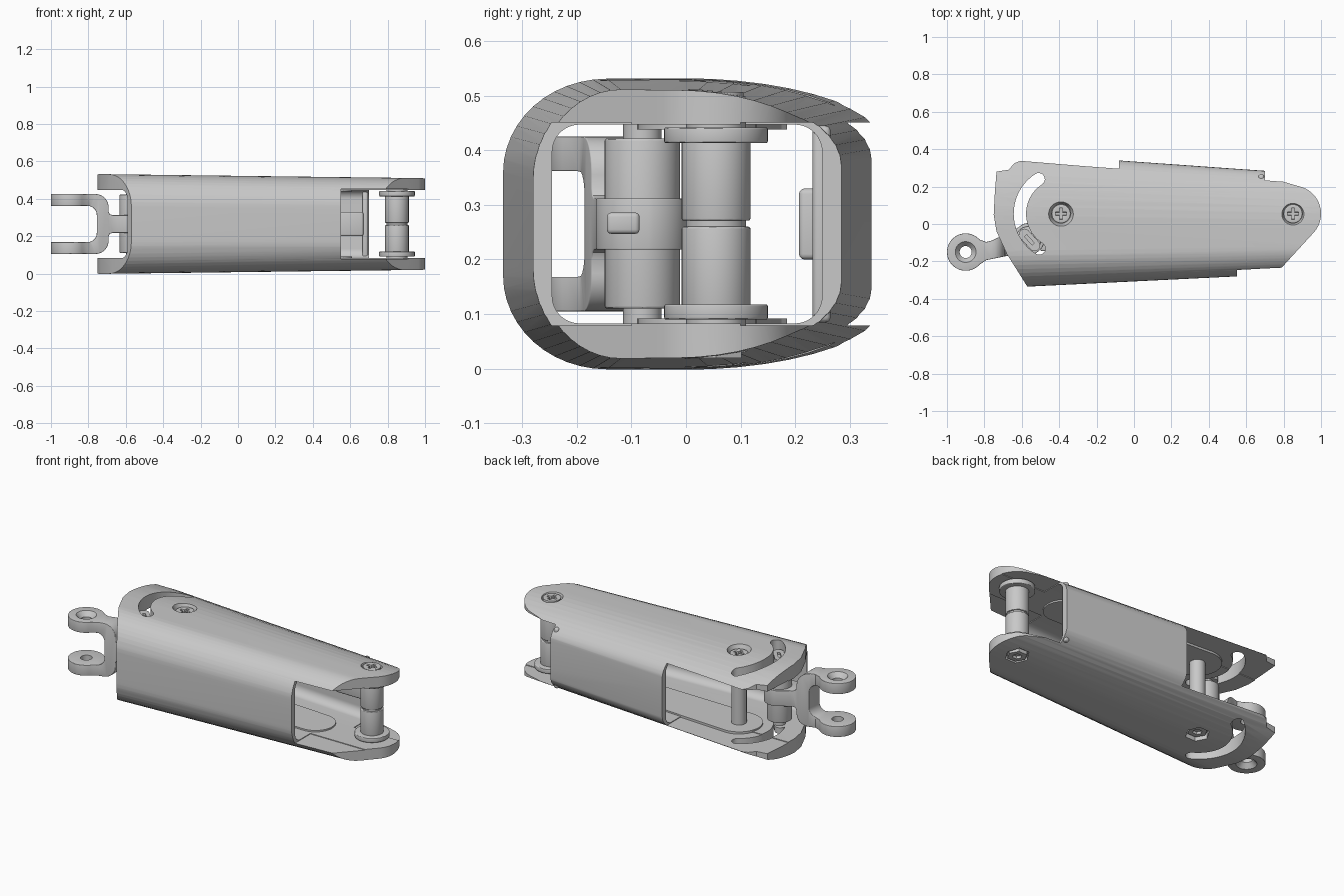
import bpy, bmesh, math
from mathutils import Matrix

old = bpy.data.objects.get("Cube")
if old:
    bpy.data.objects.remove(old, do_unlink=True)

grey = bpy.data.materials.new("satin grey")
grey.use_nodes = True
grey.diffuse_color = (0.58, 0.58, 0.58, 1)
grey.node_tree.nodes["Principled BSDF"].inputs["Base Color"].default_value = (0.58, 0.58, 0.58, 1)

MID = 0.265             # height of the symmetry plane
PIVOT = (0.85, 0.055)   # barrel at the narrow end
POST = (-0.39, 0.055)   # post at the wide end
PIN = (-0.564, -0.08)   # sliding pin of the fork
EYE = (-0.9, -0.15)     # eye of the fork
parts = []


def loft(name, rings, triangles=False):
    bm = bmesh.new()
    loops = [[bm.verts.new(p) for p in ring] for ring in rings]
    for a, b in zip(loops, loops[1:]):
        for i in range(len(a)):
            j = (i + 1) % len(a)
            bm.faces.new((a[i], a[j], b[j], b[i]))
    bm.faces.new(loops[0])
    bm.faces.new(loops[-1])
    if triangles:
        bmesh.ops.triangulate(bm, faces=bm.faces[:])
    bmesh.ops.recalc_face_normals(bm, faces=bm.faces[:])
    me = bpy.data.meshes.new(name)
    bm.to_mesh(me)
    bm.free()
    me.materials.append(grey)
    ob = bpy.data.objects.new(name, me)
    bpy.context.collection.objects.link(ob)
    parts.append(ob)
    return ob


def prism(name, pts, lo, hi, axis="z"):
    place = (lambda p, h: (p[0], p[1], h)) if axis == "z" else (lambda p, h: (p[0], h, p[1]))
    return loft(name, [[place(p, h) for p in pts] for h in (lo, hi)])


def arc(c, r, a0, a1, n=16):
    angles = [math.radians(a0 + (a1 - a0) * i / n) for i in range(n + 1)]
    return [(c[0] + r * math.cos(a), c[1] + r * math.sin(a)) for a in angles]


def cyl(name, c, z0, z1, r, r2=None, n=48):
    rings = [[(x, y, z) for x, y in arc(c, q, 0, 360, n)[:-1]]
             for z, q in ((z0, r), (z1, r if r2 is None else r2))]
    return loft(name, rings)


def box(name, lo, hi):
    return prism(name, [(lo[0], lo[1]), (hi[0], lo[1]), (hi[0], hi[1]), (lo[0], hi[1])], lo[2], hi[2])


def apply(ob, mod):
    bpy.context.view_layer.objects.active = ob
    bpy.ops.object.modifier_apply(modifier=mod.name)


def solid_volume(ob):
    # volume of the evaluated mesh, or zero if it is not closed
    bm = bmesh.new()
    bm.from_object(ob, bpy.context.evaluated_depsgraph_get())
    closed = all(e.is_manifold for e in bm.edges)
    volume = abs(bm.calc_volume()) if closed else 0
    bm.free()
    return volume


def cut(ob, tool, op="DIFFERENCE"):
    before = solid_volume(ob)
    mod = ob.modifiers.new("cut", "BOOLEAN")
    mod.operation, mod.object = op, tool
    for solver in ("EXACT", "MANIFOLD", "FLOAT", "EXACT"):
        mod.solver = solver
        bpy.context.view_layer.update()
        if 0.05 * before < solid_volume(ob) < 1.01 * before:
            break
    apply(ob, mod)
    parts.remove(tool)
    bpy.data.objects.remove(tool, do_unlink=True)


def bevel(ob, width):
    mod = ob.modifiers.new("round", "BEVEL")
    mod.width, mod.segments, mod.limit_method = width, 3, "ANGLE"
    mod.angle_limit = math.radians(45)
    apply(ob, mod)


def section(x, front, back, half, rf, rfz, rb, rbz):
    # rounded cross-section with different front and back corners
    pts = []
    for s, ry, rz, start in ((1, rb, rbz, 0), (-1, rf, rfz, 90), (-1, rf, rfz, 180), (1, rb, rbz, 270)):
        cy = back - ry if s > 0 else front + ry
        cz = MID + (half - rz) * (1 if start < 180 else -1)
        for u, v in arc((0, 0), 1, start, start + 90, 12):
            pts.append((x, cy + ry * u, cz + rz * v))
    return pts


def front_y(x):
    return -0.307 + 0.049 * x


def back_y(x):
    return 0.334 - 0.071 * x


def outer(x):
    f, b = front_y(x), back_y(x)
    return section(x, f, b, 0.2575 - 0.0125 * x, 0.27 * (b - f), 0.17, 0.535 * (b - f), 0.14)


def inner(x):
    return section(x, front_y(x) + 0.035, back_y(x) - 0.035, 0.182, 0.05, 0.05, 0.05, 0.05)


# tapered shell, trimmed to its plan outline and hollowed
shell = loft("shell", [outer(-0.8), outer(1.05)], triangles=True)
outline = [(-0.6, 0.45), (-0.6, 0.34), (-0.64, 0.325), (-0.67, 0.29), (-0.735, 0.28),
           (-0.745, 0.15), (-0.75, 0.05), (-0.735, -0.04), (-0.68, -0.16), (-0.545, -0.375),
           (0.66, -0.375)] + arc(PIVOT, 0.15, -40, 70) + [(0.75, 0.24), (0.715, 0.255), (0.715, 0.45)]
cut(shell, prism("trim", outline, -0.1, 0.7), "INTERSECT")
cut(shell, loft("hollow", [inner(-0.85), inner(1.1)]))
# openings in the side walls
for lo_x, hi_x, lo_y, hi_y in ((0.55, 1.2, -0.5, -0.1), (-1, -0.08, 0.1, 0.5), (0.7, 1.2, 0.1, 0.5)):
    cut(shell, box("window", (lo_x, lo_y, MID - 0.186), (hi_x, hi_y, MID + 0.186)))
# curved guide slot through both plates
ends = [arc(POST, 0.22, a, a, 1)[0] for a in (123, 238)]
slot = (arc(POST, 0.253, 123, 238, 24) + arc(ends[1], 0.033, 238, 418, 10)[1:-1]
        + arc(POST, 0.187, 238, 123, 24) + arc(ends[0], 0.033, -57, 123, 10)[1:-1])
cut(shell, prism("slot", slot, -0.1, 0.7))

# screw heads above, hexagonal nuts below, set into the plates
for label, c in (("post", POST), ("pivot", PIVOT)):
    cut(shell, cyl("countersink", c, 0.49, 0.53, 0.052, 0.068))
    cut(shell, cyl("nut_recess", c, -0.02, 0.04, 0.066, n=6))
    screw = cyl(label + "_screw", c, 0.46, 0.507, 0.05)
    for w, h in ((0.03, 0.008), (0.008, 0.03)):
        cut(screw, box("cross", (c[0] - w, c[1] - h, 0.492), (c[0] + w, c[1] + h, 0.52)))
    bevel(screw, 0.005)
    nut = cyl(label + "_nut", c, 0.02, 0.07, 0.054, n=6)
    cut(nut, cyl("socket", c, 0, 0.035, 0.026, n=6))

# rib and bump inside the back wall, at its narrow end
rib = box("back_wall_rib", (0.665, 0.232, MID - 0.18), (0.695, 0.265, MID + 0.18))
bump = box("back_wall_bump", (0.5, 0.207, 0.2), (0.67, 0.275, 0.33))
for ob in (rib, bump):
    bevel(ob, 0.01)

# thin liners inside both plates
liner = arc(POST, 0.13, 90, 270) + arc((0.5, 0.02), 0.11, -90, 90)
for name, lo, hi in (("lower_liner", 0.075, 0.092), ("upper_liner", 0.438, 0.455)):
    prism(name, liner, lo, hi)

# post at the wide end
cyl("post", POST, 0.07, 0.46, 0.042)

# pivot barrel in two halves, with flanges and core
cyl("pivot_core", PIVOT, 0.06, 0.47, 0.055)
for name, lo, hi, r in (("lower_barrel", 0.11, 0.26, 0.063), ("upper_barrel", 0.271, 0.43, 0.063),
                        ("lower_flange", 0.09, 0.118, 0.095), ("upper_flange", 0.413, 0.442, 0.095)):
    bevel(cyl(name, PIVOT, lo, hi, r), 0.004)

# fork: side profile intersected with its plan
half = ([(-0.48, 0.047), (-0.67, 0.047), (-0.685, 0.052), (-0.692, 0.065)]
        + arc((-0.762, 0.09), 0.07, 0, 90, 10) + [(-1.05, 0.16), (-1.05, 0.097)]
        + arc((-0.805, 0.047), 0.05, 90, 0, 8))
profile = [(x, MID + z) for x, z in half] + [(x, MID - z) for x, z in reversed(half)]
fork = prism("fork", profile, -0.4, 0.2, "y")
plan = (arc(EYE, 0.1, 42, 318, 36) + [(-0.79, -0.193), (-0.74, -0.183), (-0.65, -0.165)]
        + arc(PIN, 0.085, -100, 110, 24) + [(-0.66, -0.045), (-0.71, -0.065), (-0.76, -0.088), (-0.79, -0.096)])
cut(fork, prism("fork_plan", plan, 0, 0.6), "INTERSECT")
bevel(fork, 0.01)
cut(fork, cyl("eye_hole", EYE, 0, 0.6, 0.032))
cut(fork, cyl("upper_sink", EYE, MID + 0.13, MID + 0.165, 0.03, 0.06))
cut(fork, cyl("lower_sink", EYE, MID - 0.165, MID - 0.13, 0.06, 0.03))

# fork pin with its sleeve, set screw and slot sliders
bevel(cyl("pin_sleeve", PIN, 0.11, 0.422, 0.069), 0.005)
cyl("fork_pin", PIN, 0.065, 0.47, 0.035)
bevel(box("set_screw", (-0.5, -0.145, 0.247), (-0.46, -0.085, 0.286)), 0.008)
slider_plan = arc((0.04, 0), 0.03, -90, 90) + arc((-0.04, 0), 0.03, 90, 270)
turn = Matrix.Translation((PIN[0] + 0.005, PIN[1] - 0.005, 0)) @ Matrix.Rotation(math.radians(-48), 4, "Z")
for name, lo, hi, groove in (("lower_slider", 0.045, 0.08, 0.045), ("upper_slider", 0.45, 0.485, 0.485)):
    slider = prism(name, slider_plan, lo, hi)
    cut(slider, box("groove", (-0.03, -0.008, groove - 0.012), (0.03, 0.008, groove + 0.012)))
    slider.data.transform(turn)

# smooth shading with crisp edges
bpy.ops.object.select_all(action="DESELECT")
for ob in parts:
    ob.select_set(True)
bpy.context.view_layer.objects.active = shell
bpy.ops.object.shade_smooth_by_angle(angle=math.radians(30))
